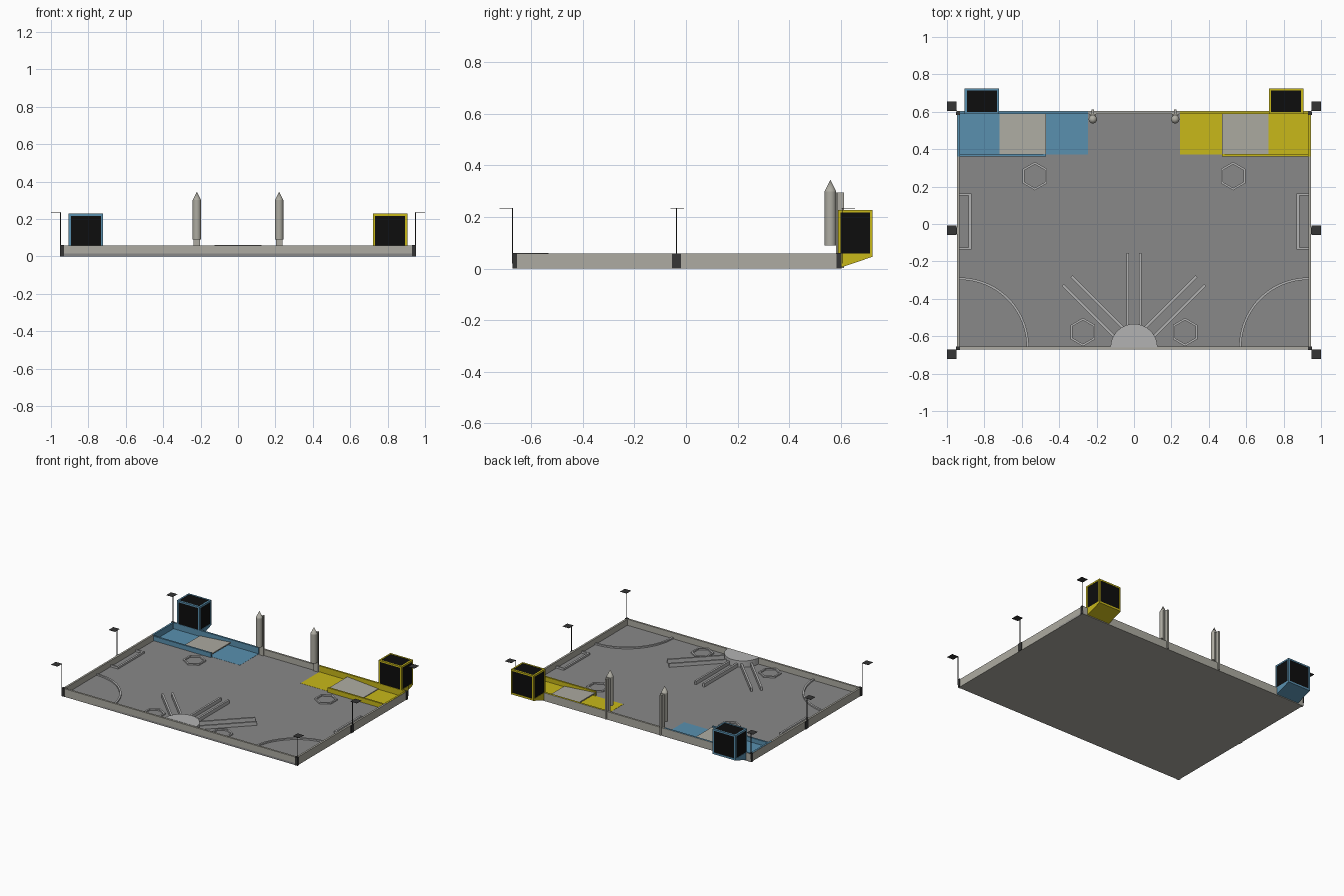
import bpy, bmesh, math
from mathutils import Matrix

if "Cube" in bpy.data.objects:
    bpy.data.objects.remove(bpy.data.objects["Cube"])

def mat(name, c):
    m = bpy.data.materials.new(name)
    m.diffuse_color = (*c, 1)
    m.use_nodes = True
    m.node_tree.nodes["Principled BSDF"].inputs["Base Color"].default_value = m.diffuse_color
    return m

BLUE = mat("blue", (0.1, 0.28, 0.43))
YELLOW = mat("yellow", (0.58, 0.48, 0.01))
BLACK = mat("black", (0.004, 0.004, 0.004))
DARK = mat("dark", (0.035, 0.035, 0.035))
FLOOR = mat("floor_grey", (0.25, 0.25, 0.25))
WALL = mat("wall_grey", (0.42, 0.41, 0.36))
LIGHT = mat("light_grey", (0.45, 0.45, 0.45))

def finish(name, bm, m):
    bmesh.ops.recalc_face_normals(bm, faces=bm.faces)
    me = bpy.data.meshes.new(name)
    bm.to_mesh(me)
    bm.free()
    ob = bpy.data.objects.new(name, me)
    bpy.context.scene.collection.objects.link(ob)
    if m:
        me.materials.append(m)
    return ob

def boxes(name, lst, m=None):
    """One object of boxes given as (x0, x1, y0, y1, z0, z1)."""
    bm = bmesh.new()
    for x0, x1, y0, y1, z0, z1 in lst:
        mx = Matrix.Translation(((x0+x1)/2, (y0+y1)/2, (z0+z1)/2)) @ Matrix.Diagonal(
            (abs(x1-x0), abs(y1-y0), abs(z1-z0), 1))
        bmesh.ops.create_cube(bm, size=1, matrix=mx)
    return finish(name, bm, m)

def extrude(name, pts, vec, m=None):
    """Prism from a closed 3D outline."""
    bm = bmesh.new()
    f = bm.faces.new([bm.verts.new(p) for p in pts])
    r = bmesh.ops.extrude_face_region(bm, geom=[f])
    bmesh.ops.translate(bm, vec=vec, verts=[v for v in r["geom"] if isinstance(v, bmesh.types.BMVert)])
    return finish(name, bm, m)

def ring(name, cx, cy, r0, r1, a0, a1, n, z0, z1, m):
    """Arc-shaped rim with a rectangular section."""
    bm = bmesh.new()
    closed = abs(a1 - a0 - 2*math.pi) < 1e-6
    rows = []
    for i in range(n if closed else n + 1):
        a = a0 + (a1 - a0) * i / n
        rows.append([bm.verts.new((cx + r*math.cos(a), cy + r*math.sin(a), z))
                     for r, z in ((r0, z0), (r1, z0), (r1, z1), (r0, z1))])
    for i in range(n):
        p, q = rows[i], rows[(i+1) % len(rows)]
        for k in range(4):
            bm.faces.new((p[k], p[(k+1) % 4], q[(k+1) % 4], q[k]))
    if not closed:
        bm.faces.new(rows[0])
        bm.faces.new(rows[-1])
    return finish(name, bm, m)

X0, X1 = 0.932, 0.946          # inner / outer half width
YF, YB = -0.67, 0.603          # front / back
T, F, H = 0.014, 0.014, 0.058  # wall thickness, floor height, wall height

# Table floor and grey walls
boxes("table_floor", [(-X1, X1, YF, YB, 0, F)], FLOOR)
boxes("table_underside", [(-X1, X1, YF, YB, -0.0005, 0.001)], WALL)
boxes("front_wall", [(-X1, X1, YF, YF+T, 0, H)], WALL)
boxes("back_wall", [(-X1, X1, YB-T, YB, 0, H)], WALL)

for s, side, col in ((-1, "left", BLUE), (1, "right", YELLOW)):
    def sb(name, lst, m):
        return boxes(f"{side}_{name}", [(s*a, s*b, *r) for a, b, *r in lst], m)

    sb("wall", [(X0, X1, YF+T, YB-T, 0, H)], WALL)

    # Start area: painted floor, coloured wall linings, divider bar
    sb("start_zone", [(0.245, X0, 0.372, YB-T, F-0.002, F+0.001)], col)
    sb("start_lining", [(0.245, X1-0.002, YB-T-0.001, YB-0.002, F, H+0.001),
                        (X0-0.001, X1-0.002, 0.36, YB-T, F, H+0.001)], col)
    sb("start_divider", [(0.47, X0, 0.36, 0.373, F, 0.047)], col)

    # Tilted ramp
    extrude(f"{side}_ramp", [(s*0.72, 0.374, F+0.001), (s*0.47, 0.374, F+0.018),
                             (s*0.47, 0.374, F+0.026), (s*0.72, 0.374, F+0.006)],
            (0, 0.213, 0), WALL)

    # Cargo box: coloured edge frame, dark panels, wedge base
    xs, ys, zs, w = (0.722, 0.905), (0.589, 0.724), (0.048, 0.228), 0.011
    lo = lambda r, i: (r[0], r[0]+w) if i == 0 else (r[1]-w, r[1])
    fr = []
    for i in (0, 1):
        for j in (0, 1):
            fr += [(*xs, *lo(ys, i), *lo(zs, j)), (*lo(xs, i), *ys, *lo(zs, j)),
                   (*lo(xs, i), *lo(ys, j), *zs)]
    sb("cargo_frame", fr, col)
    e = 0.002
    sb("cargo_panels", [(xs[0]+e, xs[1]-e, ys[0]+e, ys[1]-e, zs[0]+e, zs[1]-e)], BLACK)
    extrude(f"{side}_cargo_base", [(s*xs[0], 0.6, 0.004), (s*xs[0], 0.724, 0.046),
                                   (s*xs[0], 0.724, 0.052), (s*xs[0], 0.6, 0.052)],
            (s*(xs[1]-xs[0]), 0, 0), col)

    # Rocket with pointed nose, back plate and fin
    bm = bmesh.new()
    bmesh.ops.create_cone(bm, cap_ends=True, segments=24, radius1=0.0225, radius2=0.0225, depth=0.21,
                          matrix=Matrix.Translation((s*0.22, 0.56, 0.195)))
    bmesh.ops.create_cone(bm, cap_ends=True, segments=24, radius1=0.0225, radius2=0, depth=0.045,
                          matrix=Matrix.Translation((s*0.22, 0.56, 0.3225)))
    rk = finish(f"{side}_rocket", bm, WALL)
    bpy.context.view_layer.objects.active = rk
    bpy.ops.object.select_all(action='DESELECT')
    rk.select_set(True)
    bpy.ops.object.shade_smooth_by_angle(angle=math.radians(35))
    sb("rocket_mount", [(0.203, 0.237, 0.581, 0.588, F, 0.295),
                        (0.214, 0.226, 0.588, 0.612, 0.002, 0.295)], WALL)

    # Small hexagonal craters and large corner crater
    for k, (cx, cy) in enumerate(((0.53, 0.256), (0.273, -0.578))):
        ring(f"{side}_small_crater_{k+1}", s*cx, cy, 0.063, 0.076, math.pi/6,
             math.pi/6 + 2*math.pi, 6, F-0.001, F+0.010, LIGHT)
    a = 0 if s < 0 else math.pi/2
    ring(f"{side}_corner_crater", s*X0, YF+T, 0.357, 0.37, a, a+math.pi/2, 24,
         F-0.001, F+0.010, LIGHT)

    # Side bay bars
    sb("side_bay", [(0.87, 0.884, -0.137, 0.163, F, F+0.014),
                    (0.884, X0, -0.137, -0.125, F, F+0.014),
                    (0.884, X0, 0.152, 0.163, F, F+0.014)], LIGHT)

    # Beacon supports: bracket, thin post, plate
    for k, (yb, yp) in enumerate(((-0.664, -0.697), (-0.037, -0.034), (0.593, 0.63))):
        hw = 0.017 if k == 1 else 0.009
        py = (-0.673, -0.037, 0.606)[k]
        sb(f"beacon_bracket_{k+1}", [(0.93, 0.951, yb-hw, yb+hw, 0.0, H+0.002)] if k != 1 else
           [(0.944, 0.951, yb-hw, yb+hw, 0.0, H)], DARK)
        sb(f"beacon_post_{k+1}", [(0.947, 0.951, py-0.0015, py+0.0015, 0.02, 0.235)], DARK)
        sb(f"beacon_plate_{k+1}", [(0.949, 1.0, yp-0.026, yp+0.026, 0.234, 0.236)], DARK)

# Central half-disc base
n = 32
extrude("central_base", [(0.125*math.cos(math.pi*i/n), YF+T-0.003+0.125*math.sin(math.pi*i/n), F)
                         for i in range(n+1)], (0, 0, 0.046), LIGHT)

# Radiating arm rails, two per arm
for k, ang in enumerate((-45, 0, 45)):
    ob = boxes(f"arm_rails_{k+1}", [(-0.04, -0.026, 0.115, 0.505, F, F+0.026),
                                    (0.026, 0.04, 0.115, 0.505, F, F+0.026)], LIGHT)
    ob.location = (0, YF+T-0.004, 0)
    ob.rotation_euler[2] = math.radians(ang)
